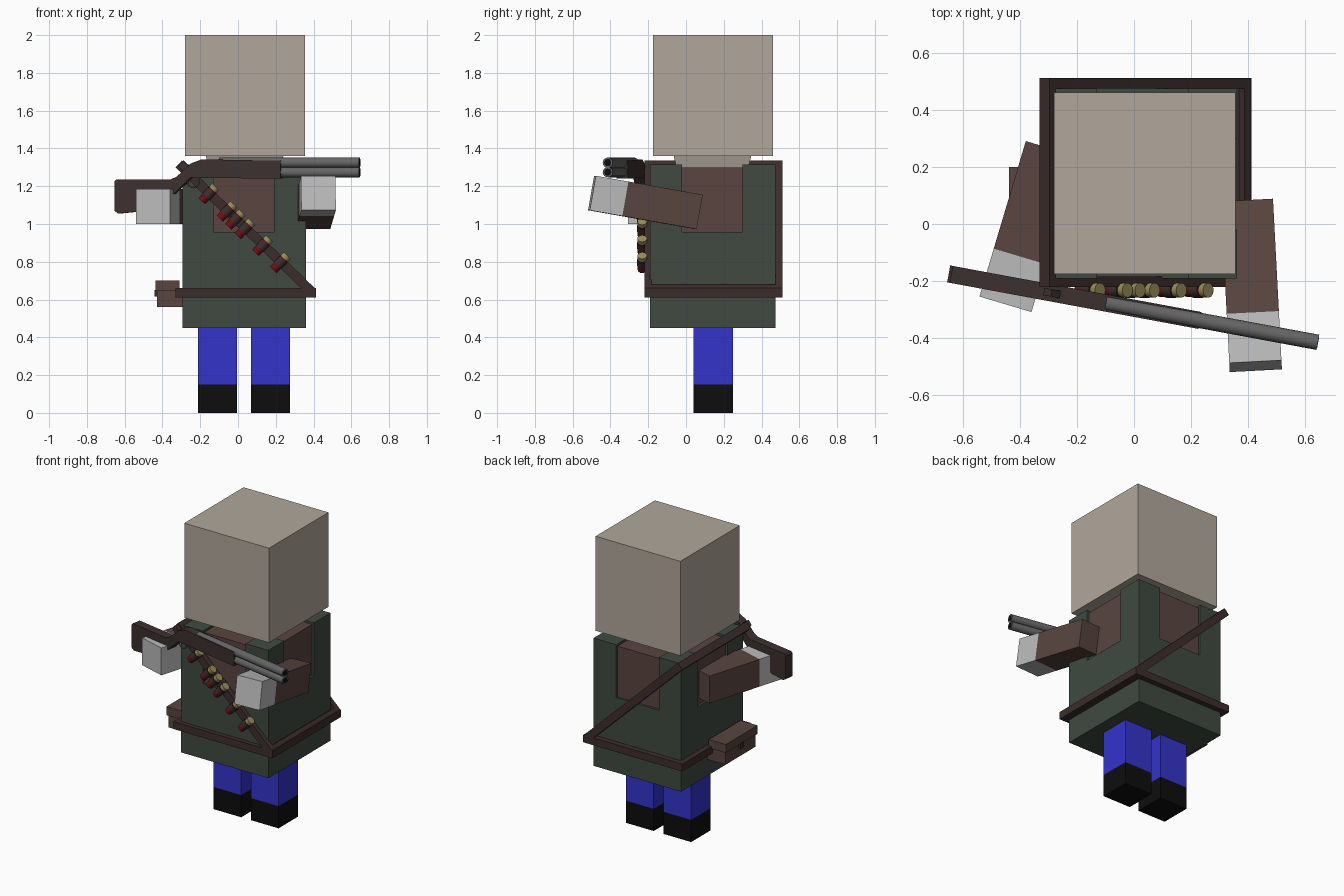
import bpy, bmesh, math
from mathutils import Vector, Matrix

if "Cube" in bpy.data.objects:
    bpy.data.objects.remove(bpy.data.objects["Cube"])


def mat(name, r, g, b):
    m = bpy.data.materials.new(name)
    m.diffuse_color = (r, g, b, 1)
    m.use_nodes = True
    m.node_tree.nodes["Principled BSDF"].inputs["Base Color"].default_value = m.diffuse_color
    return m


SKIN = mat("skin", 0.44, 0.39, 0.33)
GREEN = mat("green_cloth", 0.05, 0.068, 0.053)
SHIRT = mat("brown_cloth", 0.1, 0.06, 0.05)
LEATHER = mat("leather", 0.045, 0.027, 0.025)
WOOD = mat("wood", 0.045, 0.03, 0.028)
BLUE = mat("blue_cloth", 0.033, 0.033, 0.6)
BLACK = mat("black", 0.004, 0.004, 0.004)
GLOVE = mat("glove", 0.5, 0.5, 0.5)
STEEL = mat("steel", 0.13, 0.13, 0.13)
RED = mat("red", 0.15, 0.005, 0.008)
BRASS = mat("brass", 0.3, 0.27, 0.1)


def finish(name, bm, m, matrix=None):
    bmesh.ops.recalc_face_normals(bm, faces=bm.faces)
    me = bpy.data.meshes.new(name)
    bm.to_mesh(me)
    bm.free()
    me.materials.append(m)
    ob = bpy.data.objects.new(name, me)
    bpy.context.collection.objects.link(ob)
    if matrix is not None:
        ob.matrix_world = matrix
    return ob


def cuboid(name, lo, hi, m, matrix=None, taper=1.0):
    bm = bmesh.new()
    bmesh.ops.create_cube(bm, size=1)
    lo, hi = Vector(lo), Vector(hi)
    for v in bm.verts:
        k = taper if v.co.z < 0 else 1
        c, d = (lo + hi) / 2, hi - lo
        v.co = Vector((c.x + v.co.x * d.x * k, c.y + v.co.y * d.y * k, c.z + v.co.z * d.z))
    return finish(name, bm, m, matrix)


def rod(name, a, b, r, m, sides=16, matrix=None):
    a, b = Vector(a), Vector(b)
    bm = bmesh.new()
    rot = (b - a).to_track_quat('Z', 'Y').to_matrix().to_4x4()
    bmesh.ops.create_cone(bm, cap_ends=True, segments=sides, radius1=r, radius2=r,
                          depth=(b - a).length, matrix=Matrix.Translation((a + b) / 2) @ rot)
    for f in bm.faces:
        f.smooth = len(f.verts) == 4
    for e in bm.edges:
        e.smooth = all(f.smooth for f in e.link_faces)
    return finish(name, bm, m, matrix)


# Head and neck
cuboid("head", (-0.28, -0.175, 1.36), (0.355, 0.46, 2.0), SKIN)
cuboid("neck", (-0.17, -0.065, 1.29), (0.24, 0.345, 1.36), SKIN, taper=0.92)

# Shirt core with the vest: lower block and four corner posts
cuboid("shirt", (-0.28, -0.175, 0.9), (0.345, 0.46, 1.3), SHIRT)
cuboid("vest_lower", (-0.295, -0.19, 0.45), (0.36, 0.475, 0.957), GREEN)
for x0, x1 in ((-0.295, -0.13), (0.19, 0.36)):
    for y0, y1 in ((-0.19, -0.02), (0.30, 0.475)):
        cuboid("vest_corner", (x0, y0, 0.957), (x1, y1, 1.315), GREEN)

# Legs and boots
for x0 in (-0.212, 0.068):
    cuboid("trouser_leg", (x0, 0.04, 0.15), (x0 + 0.208, 0.248, 0.47), BLUE)
    cuboid("boot", (x0, 0.04, 0), (x0 + 0.208, 0.248, 0.15), BLACK)

# Arms: local -y points towards the hand
arms = ((0.411, -0.215, 1.114, 3, -10, 0.183, 0.575), (-0.369, -0.009, 1.092, -16.6, 0, 0.19, 0.568))
for x, y, z, yaw, pitch, w, length in arms:
    mx = (Matrix.Translation((x, y, z)) @ Matrix.Rotation(math.radians(yaw), 4, 'Z')
          @ Matrix.Rotation(math.radians(pitch), 4, 'X'))
    h, l = w / 2, length / 2
    cuboid("sleeve", (-h, -l + 0.175, -0.0925), (h, l, 0.0925), SHIRT, mx)
    cuboid("hand", (-h, -l, -0.0925), (h, -l + 0.175, 0.0925), GLOVE, mx)

# Belt and pouch
cuboid("belt", (-0.33, -0.22, 0.61), (0.412, 0.512, 0.66), LEATHER)
cuboid("pouch", (-0.43, -0.13, 0.56), (-0.29, 0.19, 0.65), SHIRT)
cuboid("pouch_flap", (-0.438, -0.14, 0.645), (-0.31, 0.2, 0.702), SHIRT)
cuboid("pouch_clasp", (-0.443, 0.01, 0.615), (-0.42, 0.05, 0.65), LEATHER)

# Shoulder strap: tilted rectangular loop around the torso
a, b = Vector((-0.314, 0, 1.318)), Vector((0.394, 0, 0.638))
d = b - a
half, tilt = d.length / 2, math.atan2(-d.z, d.x)
strap_mx = Matrix.Translation((a + b) / 2) @ Matrix.Rotation(tilt, 4, 'Y')
for y0 in (-0.22, 0.475):
    cuboid("strap_bar", (-half, y0, -0.025), (half, y0 + 0.037, 0.025), LEATHER, strap_mx)
for s in (-1, 1):
    e = s * (half - 0.017)
    cuboid("strap_end", (e - 0.017, -0.22, -0.025), (e + 0.017, 0.512, 0.025), LEATHER, strap_mx)

# Cartridges held across the strap
for gx in (-0.127, -0.032, 0.012, 0.062, 0.155, 0.248):
    c = strap_mx.inverted() @ Vector((gx - 0.022, 0, 1.185 - (gx + 0.127) * 0.98 - 0.02))
    for name, z0, z1, r, m in (("cartridge_case", -0.058, 0.025, 0.024, RED),
                               ("cartridge_loop", -0.025, 0.018, 0.027, LEATHER),
                               ("cartridge_cap", 0.025, 0.048, 0.026, BRASS)):
        rod(name, (c.x, -0.232, z0), (c.x, -0.232, z1), r, m, 12, strap_mx)

# Gun: wooden stock from a side profile, turned about z
gun_mx = Matrix.Translation((0, -0.295, 0)) @ Matrix.Rotation(math.radians(-10.5), 4, 'Z')
profile = [(-0.66, 1.225), (-0.65, 1.235), (-0.36, 1.235), (-0.325, 1.25), (-0.25, 1.32), (-0.19, 1.342),
           (0.235, 1.335), (0.235, 1.24), (-0.25, 1.245), (-0.34, 1.16), (-0.38, 1.14),
           (-0.54, 1.065), (-0.64, 1.055), (-0.66, 1.07)]
bm = bmesh.new()
face = bm.faces.new([bm.verts.new((x, -0.03, z)) for x, z in profile])
ext = bmesh.ops.extrude_face_region(bm, geom=[face])
bmesh.ops.translate(bm, vec=(0, 0.06, 0), verts=[v for v in ext["geom"] if isinstance(v, bmesh.types.BMVert)])
finish("gun_stock", bm, WOOD, gun_mx)

# Barrels with dark bores
for z in (1.325, 1.274):
    rod("barrel", (-0.1, 0, z), (0.655, 0, z), 0.027, STEEL, 16, gun_mx)
    rod("bore", (0.64, 0, z), (0.656, 0, z), 0.019, BLACK, 16, gun_mx)

# Hammer and trigger guard
hammer_mx = gun_mx @ Matrix.Translation((-0.285, 0, 1.3)) @ Matrix.Rotation(math.radians(42), 4, 'Y')
cuboid("hammer", (-0.03, -0.013, -0.02), (0.025, 0.013, 0.02), WOOD, hammer_mx)
bpy.ops.mesh.primitive_torus_add(major_radius=0.032, minor_radius=0.004, major_segments=16, minor_segments=6)
guard = bpy.context.object
guard.name = "trigger_guard"
guard.data.materials.append(STEEL)
guard.matrix_world = gun_mx @ Matrix.Translation((-0.24, 0, 1.225)) @ Matrix.Rotation(math.pi / 2, 4, 'X')
